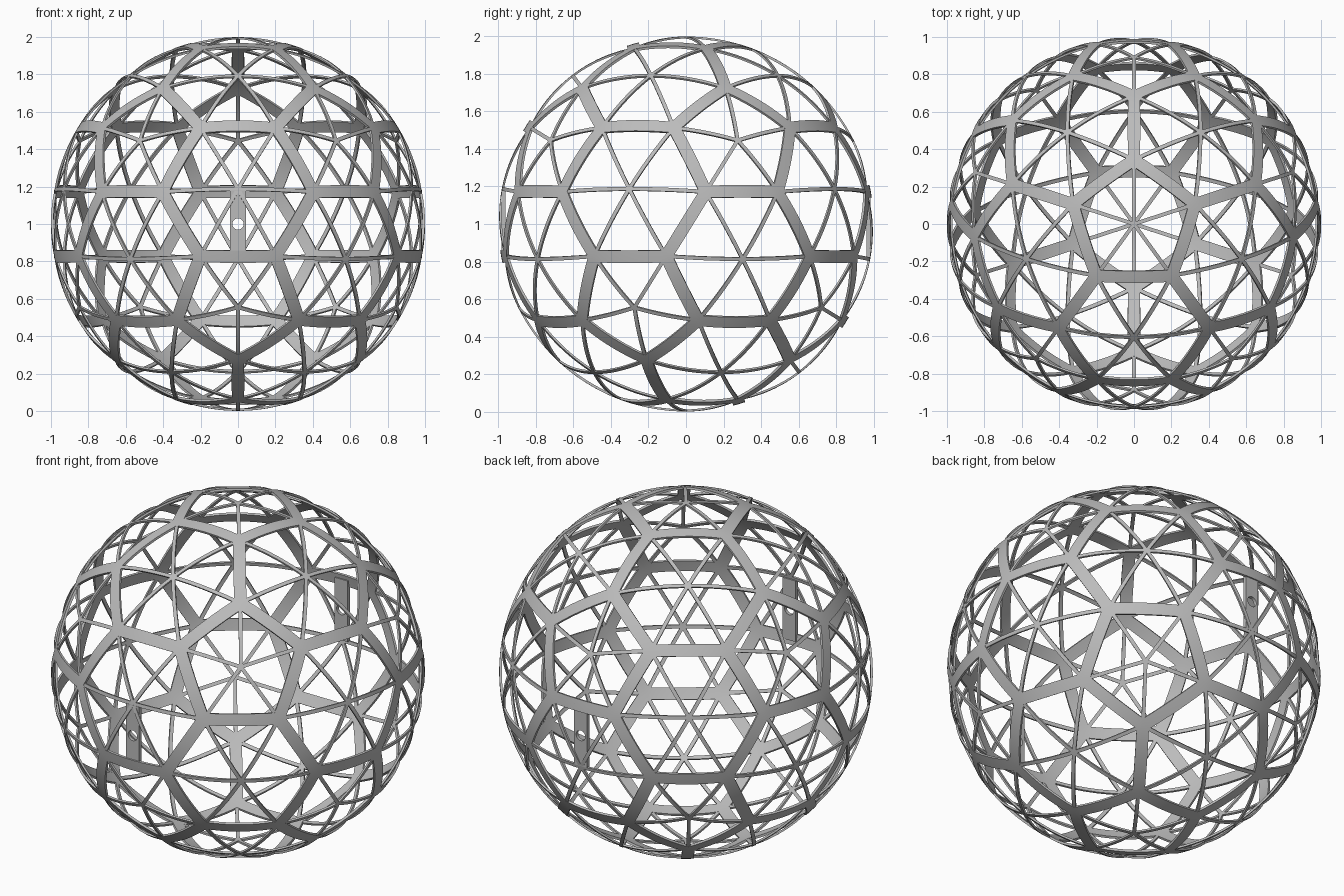
import bpy, bmesh, math
from itertools import combinations, permutations
from mathutils import Vector

if "Cube" in bpy.data.objects:
    bpy.data.objects.remove(bpy.data.objects["Cube"], do_unlink=True)

CENTRE = Vector((0, 0, 1))
SEGMENTS = 12

grey = bpy.data.materials.new("steel_grey")
grey.use_nodes = True
grey.diffuse_color = (0.5, 0.5, 0.5, 1)
grey.node_tree.nodes["Principled BSDF"].inputs["Base Color"].default_value = (0.5, 0.5, 0.5, 1)


def activate(ob):
    bpy.ops.object.select_all(action='DESELECT')
    ob.select_set(True)
    bpy.context.view_layer.objects.active = ob


def apply_modifiers(ob):
    activate(ob)
    for mod in list(ob.modifiers):
        bpy.ops.object.modifier_apply(modifier=mod.name)


def lattice(name, nodes, edges, width, radius, thickness):
    """Curved strips along arcs of the sphere, mitred where they meet."""
    near = {}
    for a, b in edges:
        near.setdefault(a, []).append(b)
        near.setdefault(b, []).append(a)

    # Neighbours of each node in anticlockwise order, seen from outside
    for key, others in near.items():
        n = nodes[key]
        u = n.orthogonal().normalized()
        v = n.cross(u)
        others.sort(key=lambda o: math.atan2(nodes[o].dot(v), nodes[o].dot(u)))

    def corner(key, a, b):
        n = nodes[key]
        ta, tb = [(nodes[k] - n * n.dot(nodes[k])).normalized() for k in (a, b)]
        reach = width / 2 / math.sin(ta.angle(tb) / 2)
        return n + (ta + tb).normalized() * reach

    def end_points(key, toward):
        ring = near[key]
        i = ring.index(toward)
        left = corner(key, toward, ring[(i + 1) % len(ring)])
        right = corner(key, ring[i - 1], toward)
        return left, nodes[key], right

    bm = bmesh.new()
    for a, b in edges:
        start = end_points(a, b)
        finish = end_points(b, a)[::-1]
        rows = []
        for s in range(SEGMENTS + 1):
            t = s / SEGMENTS
            rows.append([bm.verts.new(CENTRE + p.lerp(q, t).normalized() * radius)
                         for p, q in zip(start, finish)])
        for (l0, c0, r0), (l1, c1, r1) in zip(rows, rows[1:]):
            bm.faces.new((c0, c1, l1, l0))
            bm.faces.new((r0, r1, c1, c0))
    bmesh.ops.remove_doubles(bm, verts=bm.verts, dist=0.0005)
    mesh = bpy.data.meshes.new(name)
    bm.to_mesh(mesh)
    bm.free()
    mesh.materials.append(grey)
    ob = bpy.data.objects.new(name, mesh)
    bpy.context.collection.objects.link(ob)
    solid = ob.modifiers.new("thickness", 'SOLIDIFY')
    solid.thickness = thickness
    solid.offset = -1
    apply_modifiers(ob)
    bpy.ops.object.shade_smooth_by_angle(angle=math.radians(30))
    return ob


# Icosahedron points: two poles and two staggered rings
h = 1 / math.sqrt(5)
points = [Vector((0, 0, 1)), Vector((0, 0, -1))]
for side in (1, -1):
    for k in range(5):
        a = side * math.pi / 2 + k * math.tau / 5
        points.append(Vector((2 * h * math.cos(a), 2 * h * math.sin(a), side * h)))


def joined(*ids):
    return all(points[i].dot(points[j]) > 0.4 for i, j in combinations(ids, 2))


pairs = [p for p in combinations(range(12), 2) if joined(*p)]
triangles = [t for t in combinations(range(12), 3) if joined(*t)]

# Nodes: pentagon centres, hexagon centres and the corners between them
nodes = {i: p.normalized() for i, p in enumerate(points)}
bands, spokes = [], []
for i, j in pairs:
    nodes[i, j] = (2 * points[i] + points[j]).normalized()
    nodes[j, i] = (2 * points[j] + points[i]).normalized()
    bands.append(((i, j), (j, i)))
    spokes += [(i, (i, j)), (j, (j, i))]
for tri in triangles:
    nodes[tri] = sum((points[i] for i in tri), Vector()).normalized()
    spokes += [(tri, pair) for pair in permutations(tri, 2)]
    for i in tri:
        j, k = [x for x in tri if x != i]
        bands.append(((i, j), (i, k)))

# Wide bands round the pentagons and hexagons, thin spokes inside them
lattice("wide_bands", nodes, bands, 0.066, 1.0, 0.013)
lattice("thin_spokes", nodes, spokes, 0.02, 0.999, 0.011)

# Upright mounting plates with a round hole, front and back
for name, side in (("front_plate", -1), ("back_plate", 1)):
    spot = (0, side * 0.973, 1)
    bpy.ops.mesh.primitive_cube_add(size=1, location=spot)
    plate = bpy.context.object
    plate.name = name
    plate.scale = (0.085, 0.02, 0.36)
    plate.data.materials.append(grey)
    bpy.ops.mesh.primitive_cylinder_add(vertices=32, radius=0.03, depth=0.2,
                                        location=spot, rotation=(math.pi / 2, 0, 0))
    cutter = bpy.context.object
    cutter.hide_render = True
    hole = plate.modifiers.new("hole", 'BOOLEAN')
    hole.operation = 'DIFFERENCE'
    hole.object = cutter
    apply_modifiers(plate)
    bpy.data.objects.remove(cutter, do_unlink=True)
    bpy.ops.object.shade_smooth_by_angle(angle=math.radians(30))
